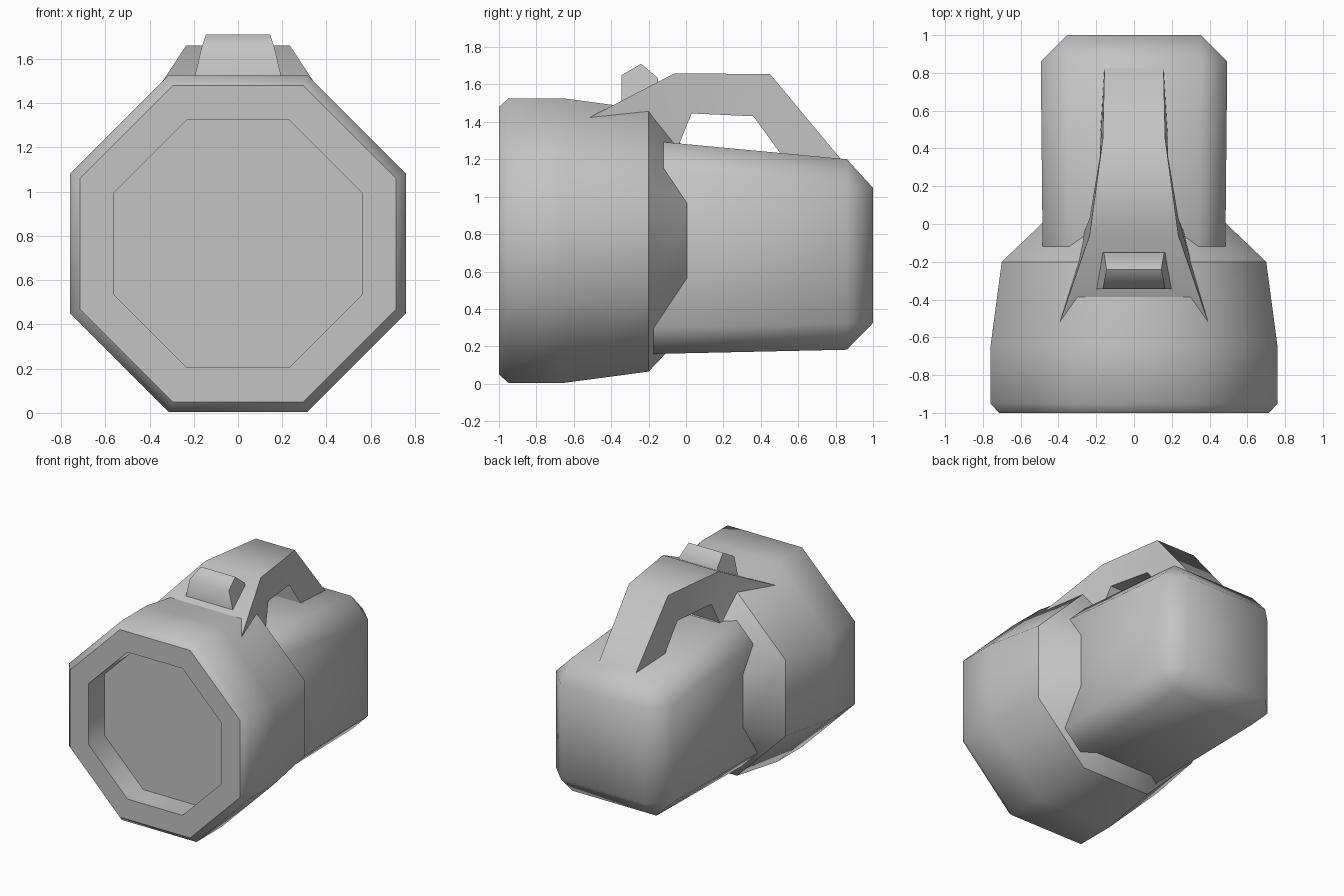
import bpy, bmesh
from math import pi, cos, sin, radians

cube = bpy.data.objects.get("Cube")
if cube:
    bpy.data.objects.remove(cube, do_unlink=True)

GREY = (0.55, 0.55, 0.55, 1)
plastic = bpy.data.materials.new("grey plastic")
plastic.use_nodes = True
plastic.diffuse_color = GREY
plastic.node_tree.nodes["Principled BSDF"].inputs["Base Color"].default_value = GREY

AXIS_Z = 0.765   # height of the lamp's centre line


def finish(name, bm, angle=60):
    """Turn a bmesh into a smooth-shaded object with sharp creases."""
    bmesh.ops.recalc_face_normals(bm, faces=bm.faces)
    mesh = bpy.data.meshes.new(name)
    bm.to_mesh(mesh)
    bm.free()
    mesh.materials.append(plastic)
    obj = bpy.data.objects.new(name, mesh)
    bpy.context.collection.objects.link(obj)
    bpy.ops.object.select_all(action="DESELECT")
    obj.select_set(True)
    bpy.context.view_layer.objects.active = obj
    bpy.ops.object.shade_smooth_by_angle(angle=radians(angle))
    return obj


def loft(sections, cap_start=False, cap_end=False):
    """Bridge closed cross-sections in order."""
    bm = bmesh.new()
    rings = [[bm.verts.new(p) for p in s] for s in sections]
    for a, b in zip(rings, rings[1:]):
        n = len(a)
        for i in range(n):
            bm.faces.new((a[i], a[(i + 1) % n], b[(i + 1) % n], b[i]))
    if cap_start:
        bm.faces.new(rings[0])
    if cap_end:
        bm.faces.new(rings[-1])
    return bm


def octagon(y, apothem):
    r = apothem / cos(pi / 8)
    turns = [pi / 8 + k * pi / 4 for k in range(8)]
    return [(r * cos(t), y, AXIS_Z + r * sin(t)) for t in turns]


def octagon_part(name, profile, cap_end=False, angle=60):
    finish(name, loft([octagon(*p) for p in profile], cap_end=cap_end), angle)


# Octagonal lamp head
octagon_part("head_barrel", [(-1, 0.715), (-0.95, 0.76), (-0.65, 0.76), (-0.2, 0.70)])
octagon_part("head_collar", [(-0.2, 0.70), (0.0, 0.49), (0.03, 0.46)], cap_end=True)
octagon_part("front_rim", [(-1, 0.715), (-1, 0.56)])
octagon_part("lens_recess", [(-1, 0.56), (-0.81, 0.56)])
octagon_part("lens", [(-0.81, 0.56), (-0.81, 0.1)], cap_end=True)


# Chamfered battery body, tapering towards the back
def body_section(y, half, low, high):
    return [(-half, y, low), (half, y, low), (half, y, high), (-half, y, high)]


bm = loft([body_section(-0.5, 0.48, 0.152, 1.328),
           body_section(1, 0.495, 0.185, 1.187)], True, True)
bmesh.ops.bevel(bm, geom=bm.edges[:], offset=0.14, segments=1, affect="EDGES")
finish("battery_body", bm)


# Carrying handle: paired outer and inner points as (y, z, half width)
def handle_section(outer, inner):
    (yo, zo, wo), (yi, zi, wi) = outer, inner
    return [(-wo, yo, zo), (wo, yo, zo), (wi, yi, zi), (-wi, yi, zi)]


handle = [((-0.6, 1.38, 0.42), (-0.11, 1.1, 0.29)),
          ((-0.06, 1.66, 0.235), (0.03, 1.445, 0.235)),
          ((0.45, 1.655, 0.165), (0.36, 1.43, 0.18)),
          ((0.87, 1.15, 0.155), (0.55, 1.17, 0.175))]
finish("handle", loft([handle_section(*s) for s in handle], True, True))

# Power switch on the front slope of the handle
switch = [(-0.345, 1.46, 0.21), (-0.345, 1.65, 0.165), (-0.24, 1.71, 0.145),
          (-0.15, 1.635, 0.16), (-0.15, 1.5, 0.19)]
sides = [[(s * w, y, z) for y, z, w in switch] for s in (-1, 1)]
finish("power_switch", loft(sides, True, True), 65)
